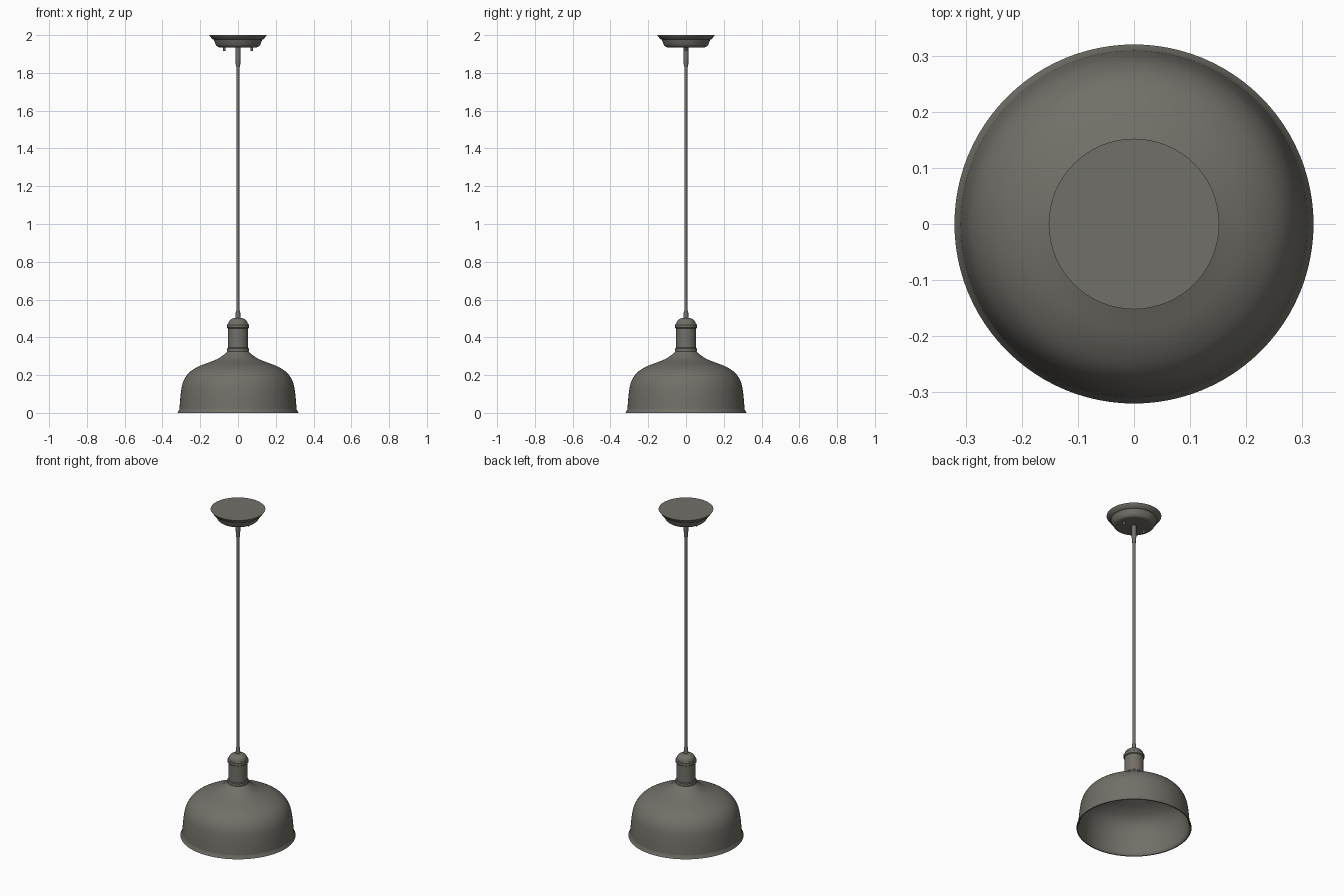
import bpy, bmesh, math

cube = bpy.data.objects.get("Cube")
if cube:
    bpy.data.objects.remove(cube, do_unlink=True)

metal = bpy.data.materials.new("warm_grey_metal")
metal.use_nodes = True
colour = (0.17, 0.16, 0.14, 1)
metal.diffuse_color = colour
metal.node_tree.nodes["Principled BSDF"].inputs["Base Color"].default_value = colour


def smooth_path(points, steps=4):
    """Catmull-Rom curve through the profile points."""
    ends = [points[0]] + points + [points[-1]]
    path = []
    for a, b, c, d in zip(ends, ends[1:], ends[2:], ends[3:]):
        for i in range(steps):
            t = i / steps
            path.append(tuple(
                q + 0.5 * t * (r - p + t * (2 * p - 5 * q + 4 * r - s + t * (3 * (q - r) + s - p)))
                for p, q, r, s in zip(a, b, c, d)))
    return path + [points[-1]]


def lathe(name, profile, sides=32, x=0):
    """Spin a radius/height profile around a vertical axis."""
    bm = bmesh.new()
    verts = [bm.verts.new((r, 0, z)) for r, z in profile]
    edges = [bm.edges.new(pair) for pair in zip(verts, verts[1:])]
    bmesh.ops.spin(bm, geom=verts + edges, cent=(0, 0, 0), axis=(0, 0, 1),
                   angle=math.tau, steps=sides, use_duplicate=False)
    bmesh.ops.remove_doubles(bm, verts=bm.verts, dist=0.0002)
    bmesh.ops.recalc_face_normals(bm, faces=bm.faces)
    mesh = bpy.data.meshes.new(name)
    bm.to_mesh(mesh)
    bm.free()
    mesh.materials.append(metal)
    obj = bpy.data.objects.new(name, mesh)
    bpy.context.collection.objects.link(obj)
    bpy.ops.object.select_all(action="DESELECT")
    obj.select_set(True)
    bpy.context.view_layer.objects.active = obj
    bpy.ops.object.shade_smooth_by_angle(angle=math.radians(35))
    obj.location.x = x
    return obj


# Open bell shade with a thin wall and a flared lip
bell = smooth_path([(0.055, 0.325), (0.075, 0.308), (0.11, 0.285), (0.16, 0.265),
                    (0.215, 0.243), (0.262, 0.21), (0.29, 0.165), (0.302, 0.11),
                    (0.308, 0.05), (0.31, 0.018)])
inner = [(r - 0.005, z - 0.005) for r, z in reversed(bell)]
lathe("shade", [(0, 0.325)] + bell + [(0.32, 0), (0.314, 0)] + inner + [(0, 0.318)], 96)

# Lamp holder with its two rings and domed cap
lathe("socket_body", [(0, 0.32), (0.053, 0.32), (0.053, 0.46), (0, 0.46)], 48)
for name, low, high in (("lower_ring", 0.322, 0.345), ("upper_ring", 0.447, 0.47)):
    lathe(name, [(0, low), (0.054, low), (0.058, low + 0.004), (0.058, high - 0.004),
                 (0.054, high), (0, high)], 48)
cap = smooth_path([(0.053, 0.468), (0.049, 0.482), (0.04, 0.493), (0.025, 0.501), (0.012, 0.503)])
lathe("socket_cap", [(0, 0.465)] + cap + [(0, 0.503)], 48)

# Hanging rod and its end sleeves
lathe("rod", [(0, 0.5), (0.008, 0.5), (0.008, 1.93), (0, 1.93)], 24)
lathe("lower_sleeve", [(0, 0.5), (0.013, 0.5), (0.012, 0.53), (0.009, 0.543), (0, 0.543)], 24)
lathe("upper_sleeve", [(0, 1.83), (0.01, 1.83), (0.012, 1.845), (0.014, 1.905),
                       (0.014, 1.937), (0, 1.937)], 24)

# Ceiling canopy and its two screws
bowl = smooth_path([(0.128, 1.976), (0.122, 1.96), (0.115, 1.946), (0.105, 1.937), (0.095, 1.935)])
lathe("canopy", [(0, 2), (0.152, 2), (0.149, 1.995), (0.137, 1.979)] + bowl + [(0, 1.935)], 64)
for side, x in (("left", 0.072), ("right", -0.072)):
    lathe(side + "_screw", [(0, 1.94), (0.007, 1.94), (0.007, 1.919), (0.005, 1.915), (0, 1.915)], 16, x)
